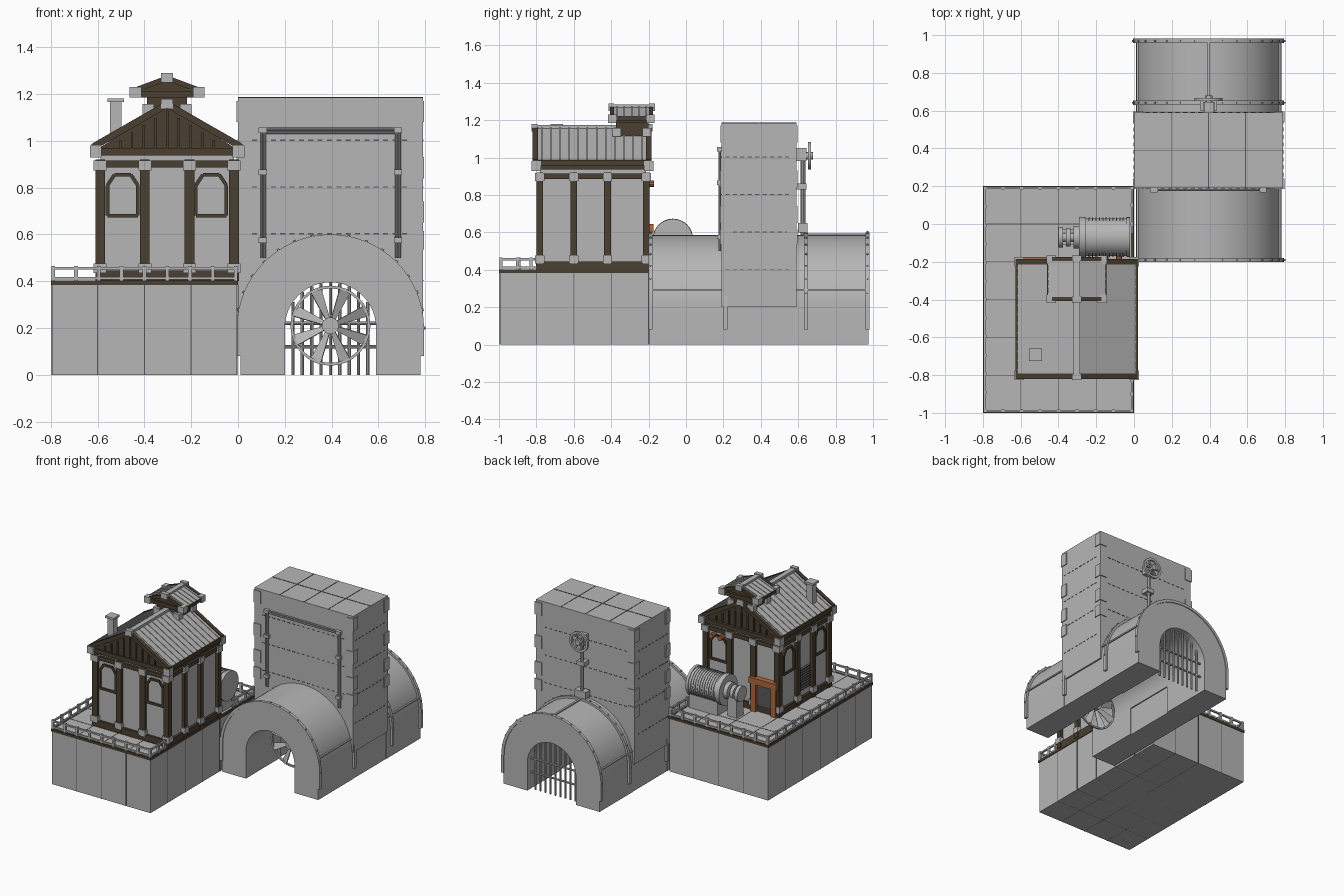
import bpy, bmesh, math
from mathutils import Matrix, Vector

if "Cube" in bpy.data.objects:
    bpy.data.objects.remove(bpy.data.objects["Cube"])


def material(name, r, g, b):
    m = bpy.data.materials.new(name)
    m.diffuse_color = (r, g, b, 1)
    m.use_nodes = True
    m.node_tree.nodes["Principled BSDF"].inputs["Base Color"].default_value = m.diffuse_color
    return m


GREY = material("grey metal", 0.47, 0.47, 0.47)
BROWN = material("dark brown wood", 0.068, 0.05, 0.031)
ORANGE = material("orange copper", 0.42, 0.14, 0.045)
DARK = material("dark seam", 0.10, 0.10, 0.105)


def finish(name, bm, mat):
    bmesh.ops.recalc_face_normals(bm, faces=bm.faces)
    for f in bm.faces:
        f.smooth = True
    for e in bm.edges:
        e.smooth = len(e.link_faces) == 2 and e.calc_face_angle(0) < math.radians(30)
    me = bpy.data.meshes.new(name)
    bm.to_mesh(me)
    bm.free()
    me.materials.append(mat)
    ob = bpy.data.objects.new(name, me)
    bpy.context.collection.objects.link(ob)
    return ob


def boxes(name, items, mat):
    """Boxes given as x0, x1, y0, y1, z0, z1."""
    bm = bmesh.new()
    for a, b, c, d, e, f in items:
        bmesh.ops.create_cube(bm, size=1, matrix=Matrix.Translation(((a + b) / 2, (c + d) / 2, (e + f) / 2))
                              @ Matrix.Diagonal((b - a, d - c, f - e, 1)))
    return finish(name, bm, mat)


def cubes(name, centres, size, mat):
    sx, sy, sz = (s / 2 for s in size)
    return boxes(name, [(x - sx, x + sx, y - sy, y + sy, z - sz, z + sz) for x, y, z in centres], mat)


def bars(name, pairs, r, mat, n=4):
    """Straight bars of n sides between pairs of points."""
    bm = bmesh.new()
    for p, q in pairs:
        p, q = Vector(p), Vector(q)
        d = q - p
        mtx = Matrix.Translation((p + q) / 2) @ d.to_track_quat('Z', 'Y').to_matrix().to_4x4()
        if n == 4:
            mtx = mtx @ Matrix.Rotation(math.pi / 4, 4, 'Z')
        bmesh.ops.create_cone(bm, cap_ends=True, segments=n, radius1=r, radius2=r, depth=d.length, matrix=mtx)
    return finish(name, bm, mat)


def prism(name, pts, y0, y1, mat):
    """Extrude an x-z outline along y."""
    bm = bmesh.new()
    f = bm.faces.new([bm.verts.new((x, y0, z)) for x, z in pts])
    r = bmesh.ops.extrude_face_region(bm, geom=[f])
    bmesh.ops.translate(bm, vec=(0, y1 - y0, 0), verts=[v for v in r["geom"] if isinstance(v, bmesh.types.BMVert)])
    return finish(name, bm, mat)


def arc(r, foot, n=32):
    pts = [(CX + r * math.cos(math.pi * i / n), 0.2 + r * math.sin(math.pi * i / n)) for i in range(n + 1)]
    return [(CX + r, foot)] + pts + [(CX - r, foot)]


def ring(name, ro, ri, foot, y0, y1, mat=GREY):
    return prism(name, arc(ro, foot) + arc(ri, foot)[::-1], y0, y1, mat)


# ---- Tunnel ----
CX = 0.395
for part, y0, y1 in (("front", -0.195, 0.2), ("back", 0.585, 0.975)):
    ring(part + "_tunnel", 0.385, 0.195, 0, y0, y1)
    boxes(part + "_tunnel_strips", [(x - .006, x + .006, y0, y1, .288, .298) for x in (CX - .377, CX + .377)], GREY)
for i, y in enumerate((-0.19, 0.212, 0.642, 0.97)):
    ring(f"tunnel_rim_{i}", 0.4, 0.38, 0.08, y - 0.011, y + 0.011)
bars("tunnel_crown_strip", [((CX, .65, .587), (CX, .96, .587))], .01, GREY)
bars("tunnel_rim_bolts", [((CX + .399 * math.cos(a), y, .2 + .399 * math.sin(a)),
                           (CX + .406 * math.cos(a), y, .2 + .406 * math.sin(a)))
                          for y in (-.19, .642, .97) for a in [math.pi * k / 16 for k in range(17)]], .006, GREY, 6)

# ---- Tower over the tunnel ----
TX0, TX1, TY0, TY1 = 0.0, 0.79, 0.19, 0.59
prism("tower", [(TX0, 0.2), (TX0, 1.185), (TX1, 1.185), (TX1, 0.2)] + arc(0.195, 0.2)[1:-1], TY0, TY1, GREY)
boxes("tower_foot", [(x, x + .18, TY0, TY1, 0, .21) for x in (.012, .598)], GREY)
boxes("tower_roof_seams", [(x - .002, x + .002, TY0, TY1, 1.18, 1.187) for x in (.2, .395, .59)]
      + [(TX0, TX1, .388, .392, 1.18, 1.187)], DARK)
plates = []
for z, h in ((1.125, .09), (.885, .09), (.695, .09), (.575, .08)):
    for sx, xe in ((1, TX0), (-1, TX1)):
        for sy, ye in ((1, TY0), (-1, TY1)):
            xs, ys = sorted((xe - sx * .006, xe + sx * .05)), sorted((ye - sy * .006, ye + sy * .05))
            plates.append((*xs, *ys, z - h / 2, z + h / 2))
boxes("tower_corner_plates", plates, GREY)
rows = [.4, .6, .8, 1.0]
boxes("tower_rivet_rows",
      [(x, x + .022, y - .002, y + .002, z, z + .005) for z in rows[1:] for y in (TY0, TY1)
       for x in [.06 + .04 * k for k in range(17)]]
      + [(x - .002, x + .002, y, y + .022, z, z + .005) for z in rows for x in (TX0, TX1)
         for y in [.21 + .04 * k for k in range(9)]], DARK)

# Pipe frame on the tower front
pipes = []
for s in (-1, 1):
    pipes += [((CX + s * o, .18, .5), (CX + s * o, .18, 1.05)) for o in (.282, .296)]
pipes += [((CX - .296, .18, z), (CX + .296, .18, z)) for z in (1.036, 1.05)]
bars("front_pipe_frame", pipes, .006, GREY, 8)
cubes("pipe_clamps", [(CX + s * .289, .18, z) for s in (-1, 1) for z in (.575, .865, 1.045)], (.036, .026, .024), GREY)

# Gate valve on the tower back
bars("valve_stem", [((CX, .625, .58), (CX, .625, 1.02))], .013, GREY, 10)
boxes("valve_blocks", [(CX - .045, CX + .045, .6, .65, .6, .65), (CX - .03, CX + .03, .59, .645, .83, .86),
                       (CX - .025, CX + .025, .59, .645, .98, 1.05)], GREY)


def wheel(name, c, r, tube, spokes):
    bm = bmesh.new()
    pts = [[bm.verts.new((c[0] + (r + dr * tube) * math.cos(a), c[1] + dy * tube, c[2] + (r + dr * tube) * math.sin(a)))
            for dr, dy in ((-1, -1), (1, -1), (1, 1), (-1, 1))] for a in [math.tau * k / 32 for k in range(32)]]
    for k in range(32):
        for j in range(4):
            p, q, m = pts[k], pts[(k + 1) % 32], (j + 1) % 4
            bm.faces.new((p[j], p[m], q[m], q[j]))
    finish(name + "_rim", bm, GREY)
    c = Vector(c)
    bars(name + "_spokes", [(c, c + Vector((r * math.cos(a), 0, r * math.sin(a))))
                            for a in [math.tau * k / spokes for k in range(spokes)]] if spokes else [], .007, GREY)


wheel("valve_wheel", (CX, .66, 1.01), .066, .008, 6)
bars("valve_hub", [((CX, .63, 1.01), (CX, .68, 1.01))], .02, GREY, 12)

# ---- Fan and grating in the tunnel ----
FC = Vector((CX, .06, .21))
wheel("fan", FC, .165, .006, 0)
bars("fan_hub", [(FC - Vector((0, .03, 0)), FC + Vector((0, .03, 0)))], .036, GREY, 16)
bm = bmesh.new()
for k in range(8):
    a = math.tau * (k + .5) / 8
    rot = Matrix.Translation(FC) @ Matrix.Rotation(-a, 4, 'Y') @ Matrix.Rotation(.45, 4, 'X')
    low = [bm.verts.new(rot @ Vector((x, -.003, z))) for x, z in ((.03, -.01), (.16, -.026), (.16, .026), (.03, .01))]
    high = [bm.verts.new(v.co + rot.to_3x3() @ Vector((0, .006, 0))) for v in low]
    bm.faces.new(low)
    bm.faces.new(high[::-1])
    for j in range(4):
        bm.faces.new((low[j], high[j], high[(j + 1) % 4], low[(j + 1) % 4]))
finish("fan_blades", bm, GREY)
grate = [((CX + d, .93, 0), (CX + d, .93, .2 + math.sqrt(.195 ** 2 - d * d))) for d in [.04 * k for k in range(-4, 5)]]
grate += [((CX - .195, .93, z), (CX + .195, .93, z)) for z in (.12, .22)]
bars("tunnel_grating", grate, .007, GREY, 8)

# ---- Platform ----
boxes("platform", [(-.795, -.005, -.995, .195, 0, .4)], GREY)
boxes("platform_trim", [(-.8, 0, -1, -.985, .383, .402), (-.8, 0, .185, .2, .383, .402),
                        (-.8, -.785, -1, .2, .383, .402), (-.015, 0, -1, .2, .383, .402)], BROWN)
sx, sy = (-.6, -.4, -.2), (-.8, -.6, -.4, -.2, 0)
boxes("platform_seams", [(x - .002, x + .002, -.997, .197, -.0, .384) for x in sx]
      + [(-.797, -.003, y - .002, y + .002, 0, .384) for y in sy]
      + [(x - .0015, x + .0015, -.98, .18, .39, .4015) for x in sx]
      + [(-.78, -.02, y - .0015, y + .0015, .39, .4015) for y in sy], DARK)
posts = [(x, y) for x in [-.79 + .0975 * k for k in range(9)] for y in (-.99, .19)]
posts += [(-.79, -.99 + .0983 * k) for k in range(1, 12)] + [(-.01, y) for y in (-.9, -.83, .0, .1)]
cubes("railing_posts", [(x, y, .432) for x, y in posts], (.016, .016, .068), GREY)
rails = []
for z in (.456, .412):
    rails += [((-.79, y, z), (-.01, y, z)) for y in (-.99, .19)]
    rails += [((-.79, -.99, z), (-.79, .19, z)), ((-.01, -.99, z), (-.01, -.81, z)), ((-.01, -.05, z), (-.01, .19, z))]
bars("railing_rails", rails, .008, GREY)

# ---- House ----
HX, W, Y0, Y1 = -.303, .295, -.79, -.205
boxes("house_walls", [(HX - .285, HX + .285, -.78, -.215, .4, .95)], GREY)
px, py = [HX + W * k * .97 / 3 for k in (-3, -1, 1, 3)], (-.78, -.6, -.42, -.23)
cols = [(x, y) for x in px for y in (Y0 + .008, Y1 - .008)] + [(x, y) for x in (px[0], px[3]) for y in py[1:3]]
cubes("house_posts", [(x, y, .66) for x, y in cols], (.042, .036, .52), BROWN)
beams = []
for z0, z1, o in ((.4, .445, .006), (.885, .915, .006), (.937, .968, .02)):
    a, b, c, d = HX - W - o, HX + W + o, Y0 - o, Y1 + o
    beams += [(a, b, c, c + .03, z0, z1), (a, b, d - .03, d, z0, z1), (a, a + .03, c, d, z0, z1), (b - .03, b, c, d, z0, z1)]
boxes("house_beams", beams, BROWN)
cubes("house_joint_plates", [(x, y, z) for x, y in cols for z in (.455, .895)], (.056, .05, .042), GREY)
cubes("eave_corner_plates", [(HX + s * .305, y, .955) for s in (-1, 1) for y in (-.8, -.2)], (.05, .05, .052), GREY)


def gable_roof(name, hw, z0, z1, y0, y1, th, seams):
    """Gabled roof with dark gables, rafters, seams and a ridge cap."""
    prism(name + "_gable", [(HX - hw + .02, z0), (HX + hw - .02, z0), (HX, z1 - .012)], y0 + .02, y1 - .02, BROWN)
    prism(name + "_sheets", [(HX - hw, z0), (HX, z1 - th), (HX + hw, z0), (HX + hw, z0 + th), (HX, z1), (HX - hw, z0 + th)],
          y0 + .02, y1 - .02, GREY)
    pairs, lines = [], []
    for s in (-1, 1):
        pairs += [((HX + s * hw, y, z0 + th / 2), (HX, y, z1 - th / 2)) for y in (y0 + .014, y1 - .014)]
        pairs += [((HX + s * (hw - .003), y0, z0 + .004), (HX + s * (hw - .003), y1, z0 + .004))]
        for k in range(1, seams):
            y = y0 + (y1 - y0) * k / seams
            lines.append(((HX + s * hw, y, z0 + th), (HX, y, z1)))
    bars(name + "_rafters", pairs, .02 if hw > .2 else .015, BROWN)
    bars(name + "_seams", lines, .006, GREY)
    boxes(name + "_ridge_cap", [(HX - .018, HX + .018, y0, y1, z1 - .02, z1 + .008)], GREY)
    cubes(name + "_ridge_plates", [(HX, y, z1 - .006) for y in (y0 + .01, y1 - .01)], (.052, .03, .04), GREY)


gable_roof("main_roof", .312, .968, 1.165, -.82, -.185, .018, 13)
boxes("gable_boards", [(HX + d - .005, HX + d + .005, y - .006, y + .006, .965, 1.13 - abs(d) * .63)
                       for d in [.05 * k for k in range(-4, 5)] for y in (-.802, -.203)], BROWN)

# Cupola
boxes("cupola_body", [(HX - .085, HX + .085, -.375, -.2, 1.08, 1.2)], BROWN)
boxes("cupola_beams", [(HX - .14, HX + .14, -.4, -.175, 1.185, 1.212)], BROWN)
cubes("cupola_lower_plates", [(HX + s * .08, y, 1.135) for s in (-1, 1) for y in (-.37, -.21)], (.05, .045, .045), GREY)
gable_roof("cupola_roof", .15, 1.205, 1.275, -.41, -.172, .014, 6)
cubes("cupola_eave_plates", [(HX + s * .135, y, 1.208) for s in (-1, 1) for y in (-.395, -.19)], (.05, .045, .045), GREY)

# Chimney
boxes("chimney", [(-.547, -.498, -.715, -.668, 1.0, 1.165), (-.557, -.488, -.725, -.658, 1.165, 1.18)], GREY)

# Arched window frames on the front, back and left walls
shape = ((-.065, .68), (-.065, .81), (-.035, .855), (.035, .855), (.065, .81), (.065, .68))
frames = []
for place in [lambda u, z: (-.493 + u, -.783, z), lambda u, z: (-.115 + u, -.783, z), lambda u, z: (-.115 + u, -.212, z),
              lambda u, z: (-.591, -.33 + u * .9, z), lambda u, z: (-.591, -.69 + u * .9, z)]:
    frames += [(place(*shape[i]), place(*shape[(i + 1) % 6])) for i in range(6)]
bars("window_frames", frames, .011, BROWN)

# Back door, lamps and side vent
boxes("door_frame", [(-.59, -.55, -.22, -.18, .4, .64), (-.43, -.39, -.22, -.18, .4, .64),
                     (-.6, -.38, -.22, -.175, .6, .645)], ORANGE)
boxes("door_panel", [(-.55, -.43, -.22, -.2, .4, .6)], DARK)
bars("wall_lamps", [((x, -.215, .86), (x, -.17, .86)) for x in (-.08, -.15)], .017, ORANGE, 10)
cubes("side_vent", [(-.595, -.5, .5 + .018 * k) for k in range(9)], (.02, .12, .008), DARK)

# ---- Generator ----
GY, GZ = -.07, .565
for name, x0, x1, r in (("generator_drum", -.26, -.02, .1), ("generator_flange", -.29, -.255, .108),
                        ("generator_end", -.04, -.02, .106), ("generator_neck", -.32, -.28, .06),
                        ("generator_shaft", -.4, -.28, .022), ("shaft_coupling", -.36, -.335, .05),
                        ("shaft_pulley", -.4, -.375, .055)):
    bars(name, [((x0, GY, GZ), (x1, GY, GZ))], r, GREY, 32)
bars("generator_fins", [((x, GY, GZ), (x + .006, GY, GZ)) for x in [-.24 + .018 * k for k in range(11)]], .105, GREY, 24)
boxes("generator_pedestals", [(-.26, -.03, GY - .08, GY + .08, .4, .5), (-.385, -.31, GY - .04, GY + .04, .4, .545)], GREY)
